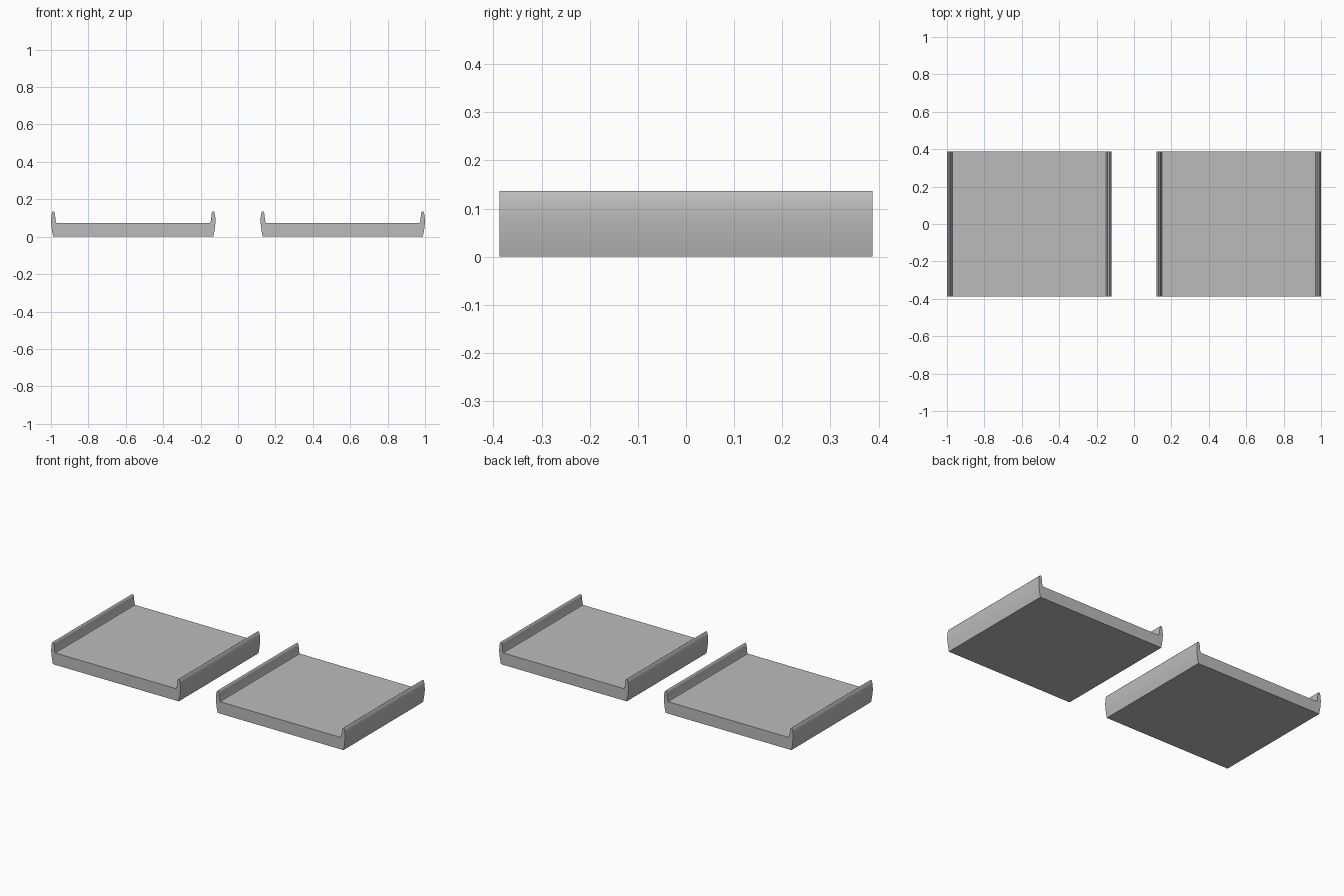
import bpy
import bmesh

cube = bpy.data.objects.get("Cube")
if cube:
    bpy.data.objects.remove(cube, do_unlink=True)

grey = bpy.data.materials.new("light grey")
grey.use_nodes = True
color = (0.5, 0.5, 0.5, 1)
grey.diffuse_color = color
grey.node_tree.nodes["Principled BSDF"].inputs["Base Color"].default_value = color

HALF_DEPTH = 0.387
CENTRE_X = 0.56

# Half cross-section of a tray: bulging outer wall, rounded lip, flat floor
half = [(0.428, 0), (0.435, 0.035), (0.44, 0.08), (0.438, 0.11),
        (0.434, 0.13), (0.428, 0.137), (0.422, 0.133), (0.419, 0.122),
        (0.415, 0.085), (0.411, 0.073)]
profile = half + [(-x, z) for x, z in reversed(half)]


def tray(name, x_offset):
    bm = bmesh.new()
    face = bm.faces.new([bm.verts.new((x, -HALF_DEPTH, z)) for x, z in profile])
    back = bmesh.ops.extrude_face_region(bm, geom=[face])["geom"]
    moved = [v for v in back if isinstance(v, bmesh.types.BMVert)]
    bmesh.ops.translate(bm, verts=moved, vec=(0, 2 * HALF_DEPTH, 0))
    bmesh.ops.recalc_face_normals(bm, faces=bm.faces)
    mesh = bpy.data.meshes.new(name)
    bm.to_mesh(mesh)
    bm.free()
    mesh.materials.append(grey)
    obj = bpy.data.objects.new(name, mesh)
    obj.location.x = x_offset
    bpy.context.collection.objects.link(obj)
    # Smooth the curved walls, keep the section ends and floor crisp
    bpy.ops.object.select_all(action="DESELECT")
    obj.select_set(True)
    bpy.context.view_layer.objects.active = obj
    bpy.ops.object.shade_smooth_by_angle(angle=0.9)


tray("left_tray", CENTRE_X)
tray("right_tray", -CENTRE_X)
